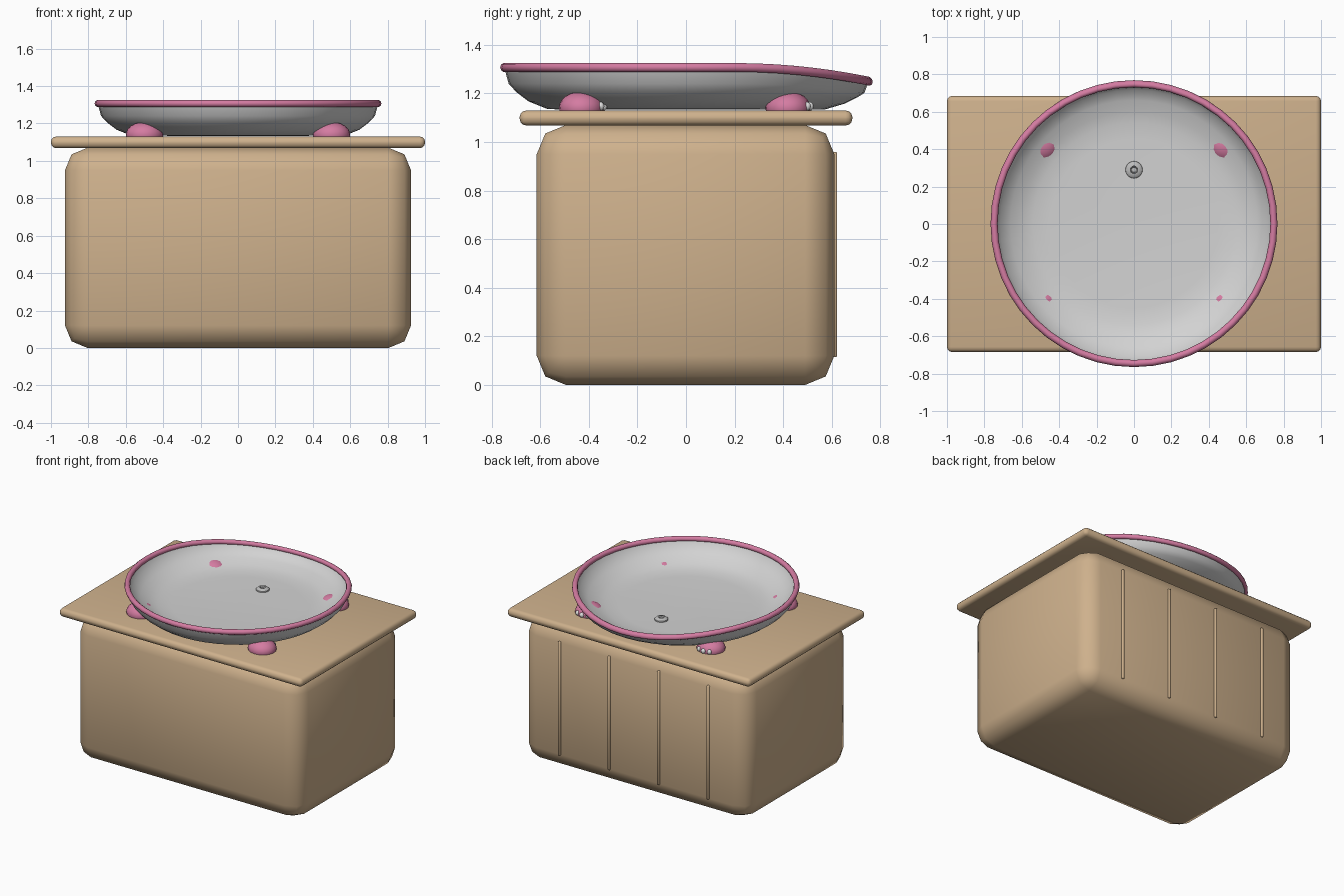
import bpy, bmesh, math
from mathutils import Matrix

if "Cube" in bpy.data.objects:
    bpy.data.objects.remove(bpy.data.objects["Cube"])


def material(name, rgb):
    m = bpy.data.materials.new(name)
    m.diffuse_color = (*rgb, 1)
    m.use_nodes = True
    m.node_tree.nodes["Principled BSDF"].inputs["Base Color"].default_value = m.diffuse_color
    return m


TAN = material("tan wood", (0.62, 0.44, 0.265))
PINK = material("pink", (0.66, 0.20, 0.36))
WHITE = material("enamel white", (0.65, 0.65, 0.65))
GREY = material("drain grey", (0.50, 0.50, 0.50))
CLAW = material("claw white", (0.75, 0.75, 0.75))


def finish(bm, name, mat, angle=40):
    bmesh.ops.recalc_face_normals(bm, faces=bm.faces)
    me = bpy.data.meshes.new(name)
    bm.to_mesh(me)
    bm.free()
    ob = bpy.data.objects.new(name, me)
    me.materials.append(mat)
    bpy.context.collection.objects.link(ob)
    bpy.ops.object.select_all(action='DESELECT')
    ob.select_set(True)
    bpy.context.view_layer.objects.active = ob
    bpy.ops.object.shade_smooth_by_angle(angle=math.radians(angle))
    return ob


def box(name, mat, size, center, bevel, segments):
    bm = bmesh.new()
    bmesh.ops.create_cube(bm, size=1, matrix=Matrix.Translation(center) @ Matrix.Diagonal((*size, 1)))
    bmesh.ops.bevel(bm, geom=bm.edges[:], offset=bevel, segments=segments,
                    profile=0.5, affect='EDGES')
    return finish(bm, name, mat, 50)


def ball(name, mat, center, radii, u=20, v=12):
    bm = bmesh.new()
    bmesh.ops.create_uvsphere(bm, u_segments=u, v_segments=v, radius=1,
                              matrix=Matrix.Translation(center) @ Matrix.Diagonal((*radii, 1)))
    return finish(bm, name, mat, 60)


def lathe(name, mat, profile, center=(0, 0), steps=48, closed=False, dip=False, angle=40):
    """Spin (radius, z) points round a vertical axis; dip lowers the back lip."""
    bm = bmesh.new()
    rings = []
    for r, z in profile:
        if r == 0:
            rings.append([bm.verts.new((center[0], center[1], z))] * steps)
            continue
        ring = []
        for i in range(steps):
            a = 2 * math.pi * i / steps
            x, y = center[0] + r * math.cos(a), center[1] + r * math.sin(a)
            drop = 0
            if dip and y > 0.2:
                weight = min(1, max(0, (z - 1.13) / 0.15))
                drop = 0.06 * ((y - 0.2) / 0.57) ** 2 * weight
            ring.append(bm.verts.new((x, y, z - drop)))
        rings.append(ring)
    n = len(rings)
    for k in range(n if closed else n - 1):
        a, b = rings[k], rings[(k + 1) % n]
        for i in range(steps):
            j = (i + 1) % steps
            bm.faces.new(list(dict.fromkeys((a[i], a[j], b[j], b[i]))))
    return finish(bm, name, mat, angle)


# Cabinet and counter top
box("cabinet", TAN, (1.85, 1.225, 1.07), (0, -0.002, 0.535), 0.12, 2)
box("counter_top", TAN, (2.0, 1.37, 0.062), (0, 0, 1.099), 0.028, 3)

# Thin upright battens on the back of the cabinet
for i in range(4):
    box("back_batten", TAN, (0.02, 0.03, 0.845), (-0.612 + 0.408 * i, 0.607, 0.537), 0.004, 1)

# Shallow basin, outside then inside, with the lip lowered at the back
lathe("basin", WHITE, [(0, 1.133), (0.57, 1.135), (0.65, 1.167), (0.70, 1.205), (0.732, 1.24),
                       (0.75, 1.305), (0.737, 1.305), (0.715, 1.26), (0.66, 1.222),
                       (0.60, 1.19), (0.54, 1.172), (0.45, 1.165), (0, 1.165)],
      center=(0, 0.002), dip=True)

# Rolled rim
rim = [(0.748 + 0.019 * math.cos(math.pi * k / 5), 1.307 + 0.019 * math.sin(math.pi * k / 5))
       for k in range(10)]
lathe("basin_rim", PINK, rim, center=(0, 0.002), closed=True, dip=True, angle=60)

# Drain with a six-sided hole
lathe("drain_ring", GREY, [(0.046, 1.160), (0.045, 1.172), (0.034, 1.181), (0.020, 1.183)],
      center=(0, 0.29), steps=24)
lathe("drain_hole", GREY, [(0.021, 1.183), (0.015, 1.174), (0, 1.174)],
      center=(0, 0.29), steps=6, angle=20)

# Four paw feet, each with three claws facing the back
for sx in (-1, 1):
    for y in (-0.43, 0.42):
        ball("foot", PINK, (sx * 0.5, y, 1.14), (0.1, 0.093, 0.068))
        for k in (-1, 0, 1):
            ball("claw", CLAW, (sx * 0.5 + 0.042 * k, y + 0.09 - 0.012 * abs(k), 1.147),
                 (0.016, 0.016, 0.018), 12, 8)
